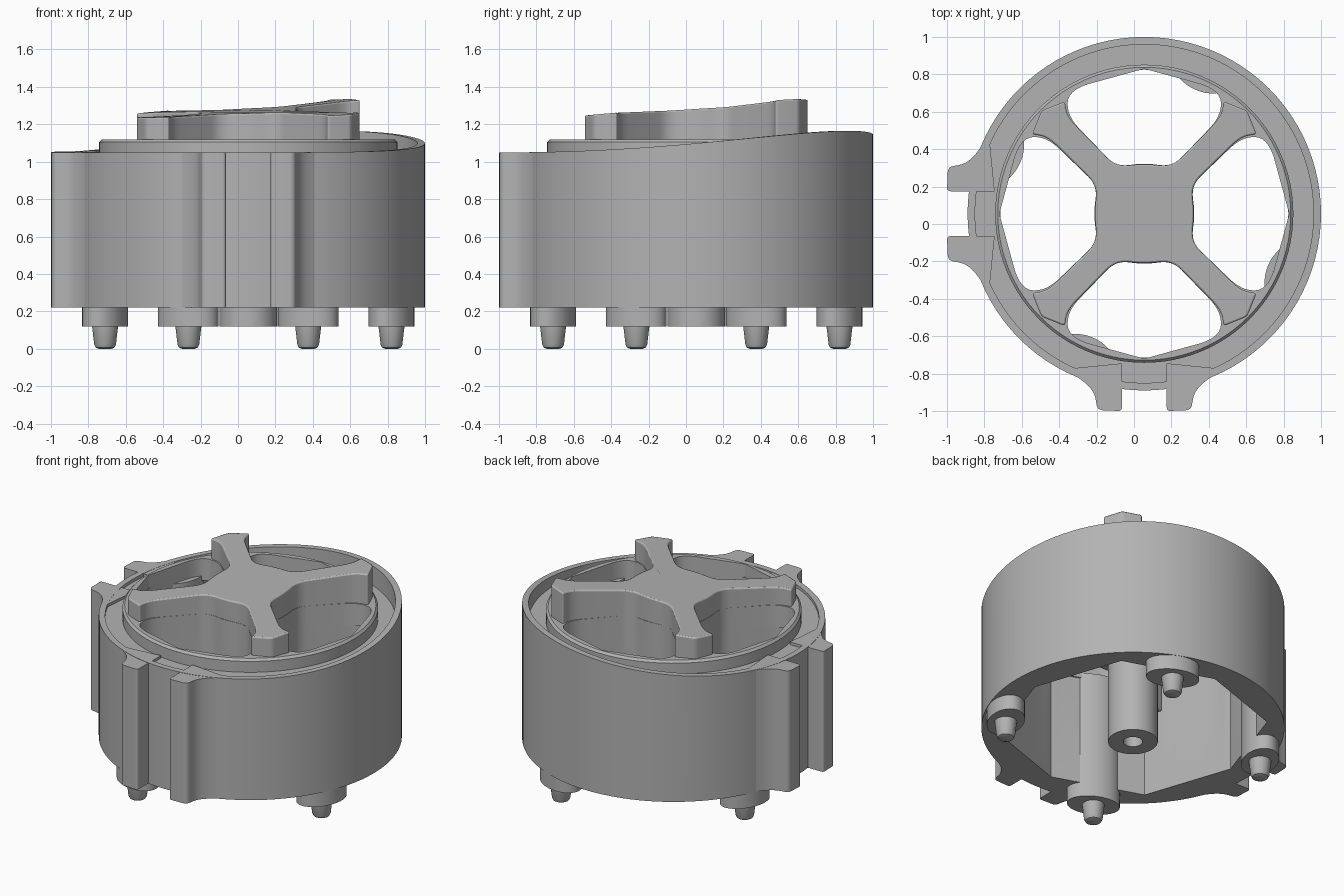
import bpy, bmesh
from math import sin, cos, pi, radians, atan2, hypot
from mathutils import Vector

cube = bpy.data.objects.get("Cube")
if cube:
    bpy.data.objects.remove(cube, do_unlink=True)

CX = CY = 0.055          # axis of the round body
SEG = 96

grey = bpy.data.materials.new("grey_plastic")
grey.use_nodes = True
grey.diffuse_color = (0.45, 0.45, 0.45, 1)
grey.node_tree.nodes["Principled BSDF"].inputs["Base Color"].default_value = (0.45, 0.45, 0.45, 1)


def add_mesh(name, bm, loc=(CX, CY, 0), rot=0.0, smooth=True):
    bmesh.ops.recalc_face_normals(bm, faces=bm.faces[:])
    mesh = bpy.data.meshes.new(name)
    bm.to_mesh(mesh)
    bm.free()
    return add_object(name, mesh, loc, rot, smooth)


def add_object(name, mesh, loc=(CX, CY, 0), rot=0.0, smooth=True):
    mesh.materials.clear()
    mesh.materials.append(grey)
    obj = bpy.data.objects.new(name, mesh)
    bpy.context.collection.objects.link(obj)
    obj.location = loc
    obj.rotation_euler.z = rot
    if smooth:
        bpy.ops.object.select_all(action='DESELECT')
        obj.select_set(True)
        bpy.context.view_layer.objects.active = obj
        bpy.ops.object.shade_smooth_by_angle(angle=radians(30))
    return obj


def rim_height(t):
    """Height of the cam-shaped rim at angle t."""
    return 1.05 + 0.115 * ((1 + cos(t - radians(60))) / 2) ** 3


def octagon(t):
    """Radius of the eight-sided inner wall at angle t."""
    f = t % (pi / 2)
    f = min(f, pi / 2 - f)
    return 0.795 / (cos(f) + 0.34 * sin(f))


def value(v, t):
    return v(t) if callable(v) else v


def lathe(name, profile, seg=SEG, closed=False, stretch=1.0, **kw):
    """Rings of (radius, height); either may depend on the angle."""
    bm = bmesh.new()
    rings = []
    for r, z in profile:
        ring = []
        for i in range(seg):
            t = 2 * pi * i / seg
            rr = value(r, t)
            ring.append(bm.verts.new((rr * cos(t), rr * sin(t) * stretch, value(z, t))))
        rings.append(ring)
    pairs = list(zip(rings, rings[1:]))
    if closed:
        pairs.append((rings[-1], rings[0]))
    else:
        bm.faces.new(rings[0])
        bm.faces.new(rings[-1])
    for a, b in pairs:
        for i in range(seg):
            j = (i + 1) % seg
            bm.faces.new((a[i], a[j], b[j], b[i]))
    return add_mesh(name, bm, **kw)


def rounded(points, radii, steps=6):
    """Polygon with each corner replaced by a short curve."""
    out = []
    n = len(points)
    for i, (p, r) in enumerate(zip(points, radii)):
        p = Vector(p)
        a, b = Vector(points[i - 1]) - p, Vector(points[(i + 1) % n]) - p
        if r == 0:
            out.append(p)
            continue
        s = p + a.normalized() * min(r, a.length * 0.48)
        e = p + b.normalized() * min(r, b.length * 0.48)
        for k in range(steps + 1):
            u = k / steps
            out.append(s * (1 - u) ** 2 + p * 2 * u * (1 - u) + e * u * u)
    return out


def turn(p, t):
    return (p[0] * cos(t) - p[1] * sin(t), p[0] * sin(t) + p[1] * cos(t))


def prism(name, outline, bottom, top, **kw):
    bm = bmesh.new()
    low = [bm.verts.new((p[0], p[1], bottom)) for p in outline]
    high = [bm.verts.new((p[0], p[1], top(p[0], p[1]))) for p in outline]
    bm.faces.new(low)
    bm.faces.new(high)
    for i in range(len(low)):
        j = (i + 1) % len(low)
        bm.faces.new((low[i], low[j], high[j], high[i]))
    return add_mesh(name, bm, **kw)


# Housing: round wall, raised cam rim, ledge and eight-sided inside
lathe("housing", [(0.945, 0.22), (0.945, rim_height), (0.905, rim_height),
                  (0.905, 1.03), (0.77, 1.03), (octagon, 1.0), (octagon, 0.22)], closed=True)

# Pairs of locking ribs on the right side and the front
rib = rounded([(0.80, 0.12), (1.055, 0.12), (1.05, 0.25), (0.935, 0.27), (0.83, 0.42)],
              [0, 0.02, 0.03, 0.09, 0])
for side, t in (("right", pi), ("front", -pi / 2)):
    for k, m in enumerate((1, -1)):
        outline = [turn((p[0], p[1] * m), t) for p in rib]
        prism(f"{side}_rib_{k + 1}", outline, 0.22, lambda x, y: rim_height(atan2(y, x)) - 0.002)

# Top plate with four openings, as a filled flat curve
half = [(0.656, 0.41), (0.52, 0.41), (0.25, 0.15)]
opening = [(0.795, 0)] + half + [(0.272, 0)] + [(a, -b) for a, b in reversed(half)]
opening = rounded(opening, [0, 0.11, 0.09, 0.07, 0.1, 0.07, 0.09, 0.11])
circle = [(0.783 * cos(2 * pi * i / SEG), 0.783 * sin(2 * pi * i / SEG)) for i in range(SEG)]
# keep the opening tips just inside the disc edge
opening = [p * min(1, 0.775 / hypot(*p)) for p in opening]
curve = bpy.data.curves.new("plate_curve", 'CURVE')
curve.dimensions = '2D'
curve.fill_mode = 'BOTH'
curve.extrude = 0.075
for loop in [circle] + [[turn(p, q * pi / 2) for p in opening] for q in range(4)]:
    spline = curve.splines.new('POLY')
    spline.points.add(len(loop) - 1)
    for pt, p in zip(spline.points, loop):
        pt.co = (p[0], p[1], 0, 1)
    spline.use_cyclic_u = True
helper = bpy.data.objects.new("plate_helper", curve)
bpy.context.collection.objects.link(helper)
deps = bpy.context.evaluated_depsgraph_get()
plate = bpy.data.meshes.new_from_object(helper.evaluated_get(deps))
bpy.data.objects.remove(helper, do_unlink=True)
add_object("top_plate", plate, (CX, CY, 1.045))

# Sloped collar around the plate
lathe("plate_collar", [(0.797, 1.02), (0.797, 1.105), (0.783, 1.12), (0.777, 1.12), (0.777, 1.02)],
      closed=True)

# Cross handle with flared arm ends and a slanted top
cross, sizes = [], []
for q in range(4):
    quarter = [(0.268, 0), (0.25, 0.15), (0.515, 0.41), (0.6, 0.425), (0.55, 0.55),
               (0.425, 0.6), (0.41, 0.515), (0.15, 0.25)]
    cross += [turn(p, q * pi / 2) for p in quarter]
    sizes += [0.1, 0.07, 0.07, 0.015, 0.02, 0.015, 0.07, 0.07]


def handle_top(x, y):
    u, v = x / 0.55, y / 0.55
    return 1.272 + 0.022 * u + 0.028 * v + 0.014 * u * v


handle = prism("cross_handle", rounded(cross, sizes), 0.75, handle_top)
bevel = handle.modifiers.new("soft_edges", 'BEVEL')
bevel.width = 0.012
bevel.segments = 2
bevel.limit_method = 'ANGLE'
bevel.angle_limit = radians(60)

# Central post with a blind hole in its lower end
lathe("centre_post", [(0.155, 0.8), (0.155, 0.12), (0.06, 0.12), (0.06, 0.5)], seg=48)

# Four feet: oval column against the wall, with a tapered pin below
for q in range(4):
    t = atan2(0.765, 0.32) + q * pi / 2
    x, y = CX + 0.83 * cos(t), CY + 0.83 * sin(t)
    lathe(f"foot_column_{q + 1}", [(0.113, 0.12), (0.113, 1.0)], seg=40, stretch=1.5,
          loc=(x, y, 0), rot=t)
    lathe(f"foot_pin_{q + 1}", [(0.035, 0), (0.05, 0.006), (0.058, 0.022), (0.07, 0.125)],
          seg=32, loc=(x, y, 0))
